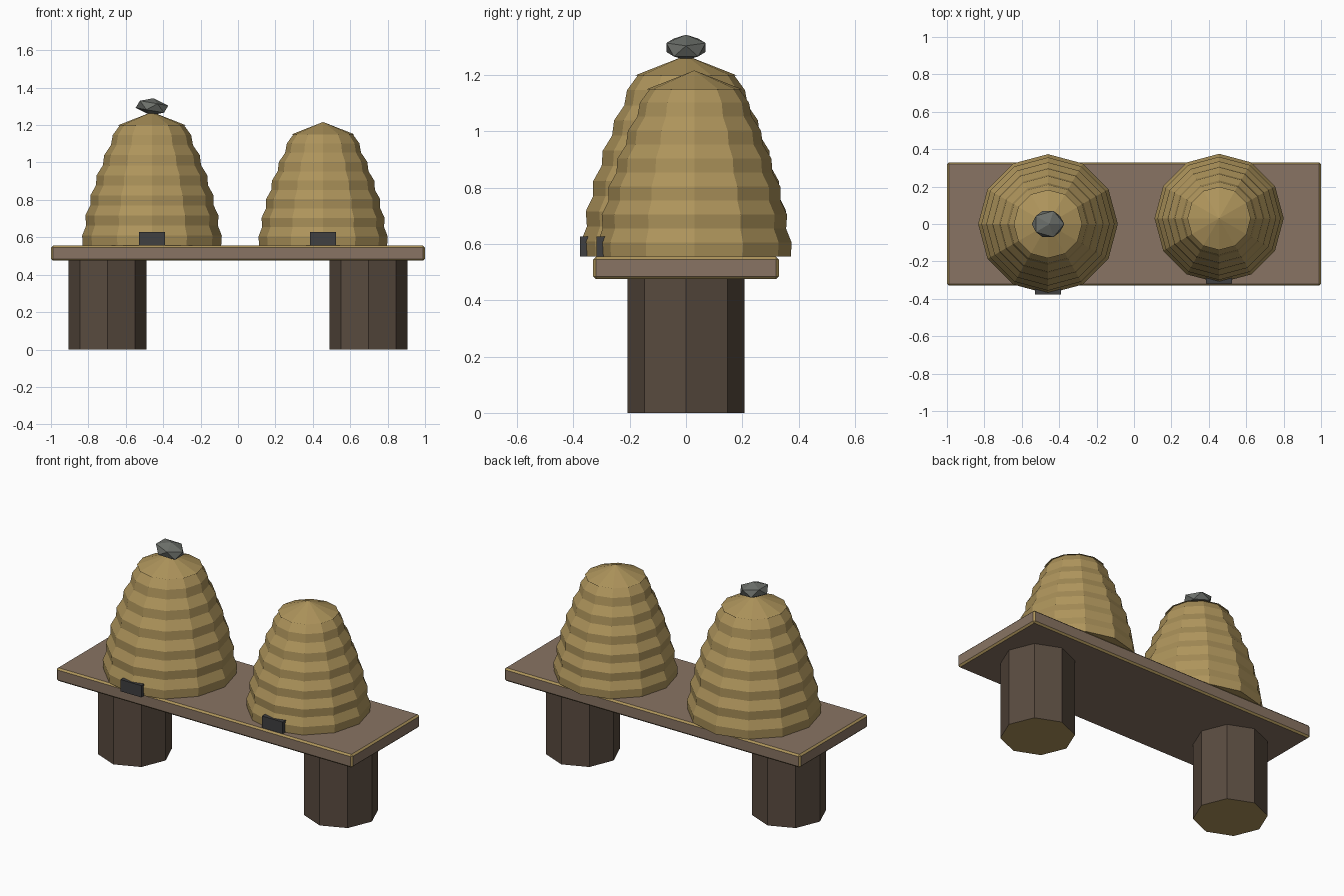
import bpy, bmesh, math
from mathutils import Matrix, Vector

cube = bpy.data.objects.get("Cube")
if cube:
    bpy.data.objects.remove(cube, do_unlink=True)


def material(name, rgb):
    m = bpy.data.materials.new(name)
    m.use_nodes = True
    m.diffuse_color = (*rgb, 1)
    bsdf = next(n for n in m.node_tree.nodes if n.type == 'BSDF_PRINCIPLED')
    bsdf.inputs["Base Color"].default_value = (*rgb, 1)
    return m


straw = material("straw", (0.42, 0.295, 0.105))
plank = material("plank_wood", (0.25, 0.175, 0.125))
bark = material("dark_bark", (0.10, 0.07, 0.05))
stone = material("grey_stone", (0.15, 0.16, 0.145))
shadow = material("dark_opening", (0.05, 0.05, 0.052))


def finish(name, bm, *mats):
    bmesh.ops.recalc_face_normals(bm, faces=bm.faces[:])
    mesh = bpy.data.meshes.new(name)
    bm.to_mesh(mesh)
    bm.free()
    for m in mats:
        mesh.materials.append(m)
    obj = bpy.data.objects.new(name, mesh)
    bpy.context.collection.objects.link(obj)
    return obj


def box(name, centre, size, *mats, bevel=0):
    bm = bmesh.new()
    bmesh.ops.create_cube(bm, size=1, matrix=Matrix.LocRotScale(
        Vector(centre), None, Vector(size)))
    if bevel:
        bmesh.ops.bevel(bm, geom=bm.edges[:], offset=bevel, segments=1,
                        affect='EDGES', material=1)
    return finish(name, bm, *mats)


def lathe(bm, profile, centre, sides):
    """Stack of closed rings from (radius, z) pairs; zero radius makes a tip."""
    rings = []
    for r, z in profile:
        count = sides if r else 1
        rings.append([bm.verts.new((centre[0] + r * math.cos(math.tau * i / sides),
                                    centre[1] + r * math.sin(math.tau * i / sides), z))
                      for i in range(count)])
    bm.faces.new(rings[0][::-1])
    for a, b in zip(rings, rings[1:]):
        for i in range(sides):
            j = (i + 1) % sides
            if len(b) == 1:
                bm.faces.new((a[i], a[j], b[0]))
            else:
                bm.faces.new((a[i], a[j], b[j], b[i]))
    if len(rings[-1]) > 1:
        bm.faces.new(rings[-1])


# Bench board with worn straw-coloured edges
BENCH_TOP = 0.555
box("bench_board", (0, 0, 0.515), (2, 0.66, 0.08), plank, straw, bevel=0.01)

# Log legs with pale cut ends
for side, x in (("right", -0.697), ("left", 0.697)):
    bm = bmesh.new()
    lathe(bm, [(0.208, 0), (0.208, 0.478)], (x, 0), 8)
    bm.normal_update()
    for f in bm.faces:
        f.material_index = int(abs(f.normal.z) > 0.5)
    finish(side + "_log_leg", bm, bark, straw)


# Coiled straw hive: ribbed dome, conical cap and entrance
def hive(side, x, y, s):
    rows = 12
    height = 0.645 * s
    profile = []
    for i in range(rows + 1):
        t = i / rows
        r = 0.370 * s * (1 - 0.52 * t ** 1.6)
        rib = 0.007 * s * (1 if i % 2 else -1) if i else 0
        profile.append((r + rib, BENCH_TOP + t * height))
    bm = bmesh.new()
    lathe(bm, profile, (x, y), 12)
    finish(side + "_hive_dome", bm, straw)

    top = BENCH_TOP + height
    bm = bmesh.new()
    lathe(bm, [(0.183 * s, top - 0.002), (0, top + 0.07 * s)], (x, y), 12)
    finish(side + "_hive_cap", bm, straw)

    front = y - 0.372 * s - 0.004
    box(side + "_hive_entrance", (x, front + 0.03, BENCH_TOP + 0.036),
        (0.14, 0.06, 0.072), shadow)


hive("right", -0.46, 0, 1)
hive("left", 0.455, 0.03, 0.925)

# Weight stone on the taller hive
bm = bmesh.new()
bmesh.ops.create_icosphere(bm, subdivisions=1, radius=1)
bm.transform(Matrix.Translation((-0.46, 0, 1.298))
             @ Matrix.Rotation(0.17, 4, 'Y')
             @ Matrix.Diagonal((0.095, 0.082, 0.046, 1)))
finish("weight_stone", bm, stone)
